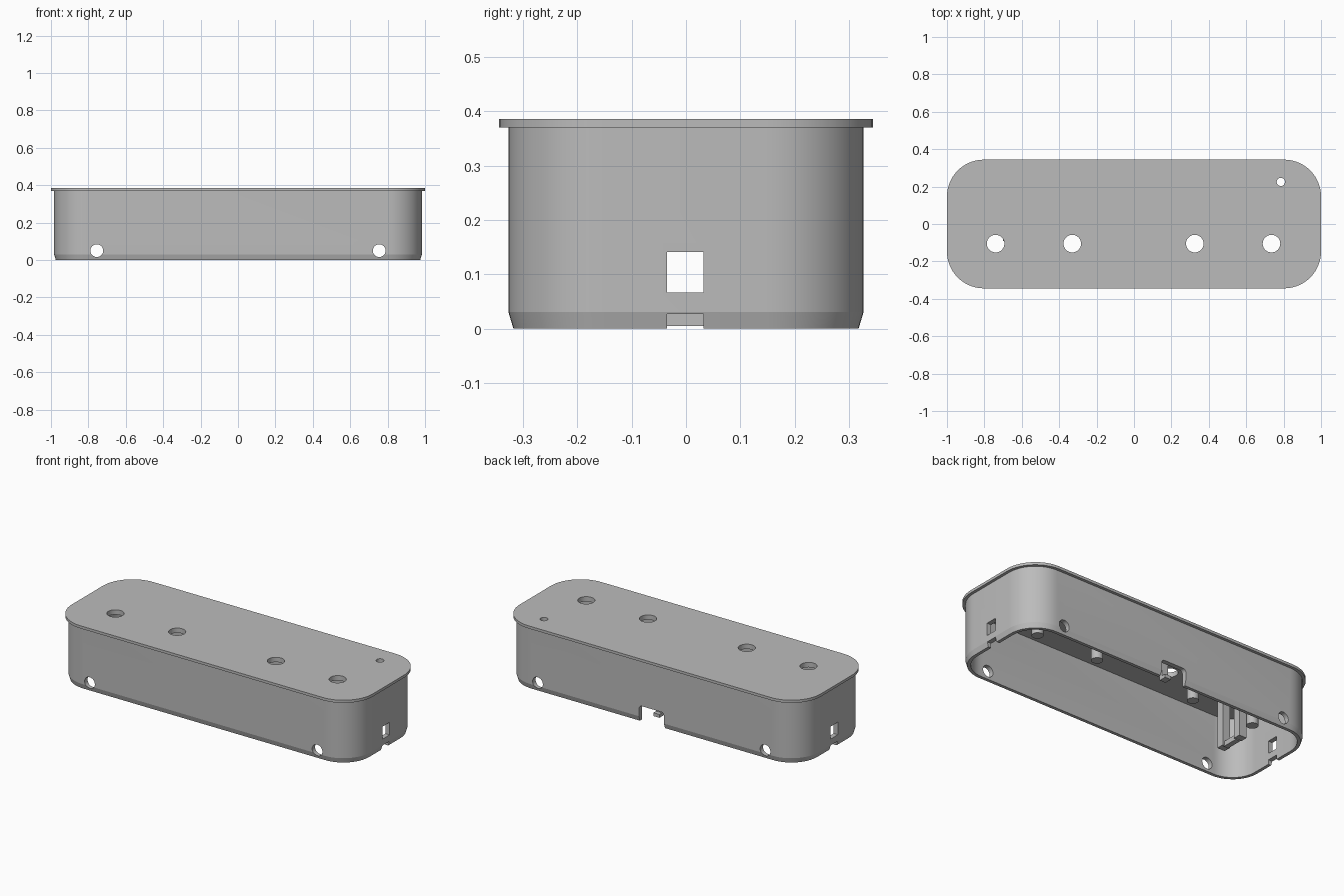
import bpy, bmesh, math
from mathutils import Matrix, Vector

if "Cube" in bpy.data.objects:
    bpy.data.objects.remove(bpy.data.objects["Cube"], do_unlink=True)

grey = bpy.data.materials.new("plain grey plastic")
grey.use_nodes = True
grey.diffuse_color = (0.5, 0.5, 0.5, 1)
grey.node_tree.nodes["Principled BSDF"].inputs["Base Color"].default_value = (0.5, 0.5, 0.5, 1)


def finish(bm, name):
    bmesh.ops.recalc_face_normals(bm, faces=bm.faces[:])
    mesh = bpy.data.meshes.new(name)
    bm.to_mesh(mesh)
    bm.free()
    ob = bpy.data.objects.new(name, mesh)
    bpy.context.collection.objects.link(ob)
    mesh.materials.append(grey)
    return ob


def box(name, x, y, z, bevel=0):
    """Box from (low, high) ranges; bevel rounds the upper edges along y."""
    bm = bmesh.new()
    bmesh.ops.create_cube(bm, size=1)
    for v in bm.verts:
        v.co = Vector([lo + (c + 0.5) * (hi - lo) for c, (lo, hi) in zip(v.co, (x, y, z))])
    if bevel:
        top = [e for e in bm.edges
               if all(abs(v.co.z - z[1]) < 1e-5 for v in e.verts)
               and abs(e.verts[0].co.x - e.verts[1].co.x) < 1e-5]
        bmesh.ops.bevel(bm, geom=top, offset=bevel, segments=6, profile=0.5, affect='EDGES')
    return finish(bm, name)


def cylinder(name, centre, radius, length, axis='Z'):
    bm = bmesh.new()
    turn = Matrix.Rotation(math.pi / 2, 4, 'X') if axis == 'Y' else Matrix()
    bmesh.ops.create_cone(bm, cap_ends=True, segments=40, radius1=radius, radius2=radius,
                          depth=length, matrix=Matrix.Translation(centre) @ turn)
    return finish(bm, name)


def loft(name, rings, half_x, half_y, radius, steps=14):
    """Stack rounded rectangles given as (inset, height)."""
    bm = bmesh.new()
    loops = []
    for inset, z in rings:
        r = radius - inset
        loop = []
        for q, (sx, sy) in enumerate(((1, 1), (-1, 1), (-1, -1), (1, -1))):
            for i in range(steps + 1):
                a = (q + i / steps) * math.pi / 2
                loop.append(bm.verts.new((sx * (half_x - radius) + r * math.cos(a),
                                          sy * (half_y - radius) + r * math.sin(a), z)))
        loops.append(loop)
    for low, high in zip(loops, loops[1:]):
        for i in range(len(low)):
            j = (i + 1) % len(low)
            bm.faces.new((low[i], low[j], high[j], high[i]))
    bm.faces.new(loops[0])
    bm.faces.new(loops[-1])
    return finish(bm, name)


def smooth(ob):
    bpy.ops.object.select_all(action='DESELECT')
    ob.select_set(True)
    bpy.context.view_layer.objects.active = ob
    bpy.ops.object.shade_smooth_by_angle(angle=math.radians(15))


# Hollow case, open below, with an overhanging lid edge
case = loft("case", [(0.028, 0.357), (0.028, 0.0), (0.009, 0.0), (0.0, 0.03),
                     (0.0, 0.37), (-0.017, 0.37), (-0.017, 0.386)],
            0.983, 0.327, 0.18)

# Openings
cutters = [cylinder("lid_hole_cutter", (x, -0.105, 0.37), 0.047, 0.2)
           for x in (-0.74, -0.33, 0.325, 0.735)]
cutters.append(cylinder("small_lid_hole_cutter", (0.785, 0.225, 0.37), 0.022, 0.2))
for side in (-1, 1):
    cutters.append(cylinder("wall_hole_cutter", (side * 0.755, 0, 0.05), 0.034, 1, 'Y'))
    ends = sorted((side * 0.9, side * 1.1))
    cutters.append(box("end_window_cutter", ends, (-0.035, 0.032), (0.066, 0.141)))
    cutters.append(box("end_notch_cutter", ends, (-0.035, 0.032), (-0.1, 0.027)))
cutters.append(box("back_notch_cutter", (-0.083, 0.083), (0.27, 0.4), (-0.1, 0.095), 0.02))

bpy.context.view_layer.objects.active = case
for cutter in cutters:
    cutter.hide_render = True
    mod = case.modifiers.new("opening", 'BOOLEAN')
    mod.operation = 'DIFFERENCE'
    mod.solver = 'EXACT'
    mod.object = cutter
    bpy.ops.object.modifier_apply(modifier=mod.name)
for cutter in cutters:
    bpy.data.objects.remove(cutter, do_unlink=True)
smooth(case)

# Posts hanging from the lid
for x in (-0.74, -0.33, 0.33, 0.74):
    smooth(cylinder("lid_post", (x, 0.09, 0.23), 0.032, 0.26))

# Clip hanging near one end: two prongs joined by a low bar
for side in (-1, 1):
    box("clip_prong", (-0.70, -0.65), sorted((side * 0.045, side * 0.09)), (0.01, 0.36))
box("clip_bar", (-0.69, -0.66), (-0.05, 0.05), (0.005, 0.035))

# Hook behind the back notch
box("hook_stem", (-0.02, 0.02), (0.235, 0.255), (0.03, 0.36))
box("hook_tip", (-0.02, 0.02), (0.235, 0.28), (0.03, 0.05))
